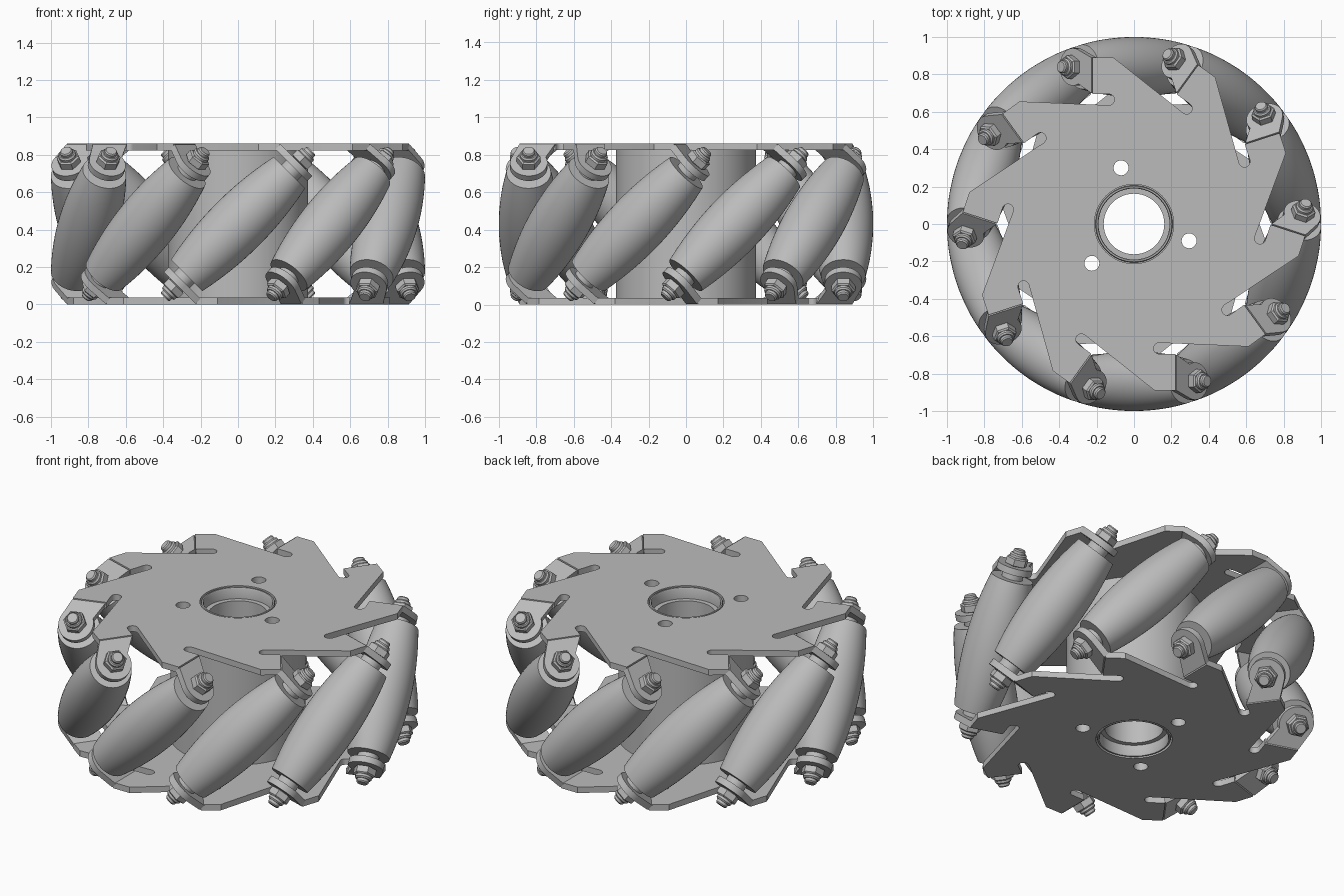
import bpy
import bmesh
from math import sin, cos, tan, pi, radians, sqrt
from mathutils import Matrix, Vector

if "Cube" in bpy.data.objects:
    bpy.data.objects.remove(bpy.data.objects["Cube"])

COUNT = 10          # rollers around the wheel
MID = 0.43          # half the wheel height
AXIS_R = 0.84       # distance of roller axles from the wheel centre
PLATE = 0.036       # sheet thickness
HOLES = [radians(a) for a in (103, -17, -137)]

metal = bpy.data.materials.new("grey metal")
metal.use_nodes = True
grey = (0.5, 0.5, 0.5, 1)
metal.diffuse_color = grey
metal.node_tree.nodes["Principled BSDF"].inputs["Base Color"].default_value = grey


def finish(mesh):
    mesh.materials.clear()
    mesh.materials.append(metal)
    mesh.shade_smooth()
    mesh.set_sharp_from_angle(angle=radians(30))
    return mesh


def place(name, mesh, matrix):
    obj = bpy.data.objects.new(name, mesh)
    bpy.context.scene.collection.objects.link(obj)
    obj.matrix_world = matrix
    return obj


def arc(cx, cy, r, start=0, end=2 * pi, n=48):
    closed = abs(end - start) >= 2 * pi
    steps = n if closed else n - 1
    return [(cx + r * cos(start + (end - start) * i / steps),
             cy + r * sin(start + (end - start) * i / steps)) for i in range(n)]


def sheet(name, outlines, z0, z1):
    """Flat shape with holes, extruded from z0 to z1."""
    curve = bpy.data.curves.new(name, 'CURVE')
    curve.dimensions = '2D'
    curve.fill_mode = 'BOTH'
    curve.extrude = (z1 - z0) / 2
    for pts in outlines:
        spline = curve.splines.new('POLY')
        spline.points.add(len(pts) - 1)
        for p, (x, y) in zip(spline.points, pts):
            p.co = (x, y, 0, 1)
        spline.use_cyclic_u = True
    temp = place(name + "_outline", curve, Matrix())
    bpy.context.view_layer.update()
    graph = bpy.context.evaluated_depsgraph_get()
    mesh = bpy.data.meshes.new_from_object(temp.evaluated_get(graph))
    bpy.data.objects.remove(temp)
    bpy.data.curves.remove(curve)
    mesh.transform(Matrix.Translation((0, 0, (z0 + z1) / 2)))
    mesh.name = name
    return finish(mesh)


def lathe(name, profile, sides=48, ring=False):
    """Turn (radius, z) points around z; ring joins the last point to the first."""
    bm = bmesh.new()
    rings = [[bm.verts.new((r * cos(2 * pi * i / sides), r * sin(2 * pi * i / sides), z))
              for i in range(sides)] for r, z in profile]
    pairs = list(zip(rings, rings[1:]))
    if ring:
        pairs.append((rings[-1], rings[0]))
    else:
        bm.faces.new(rings[0])
        bm.faces.new(rings[-1])
    for a, b in pairs:
        for i in range(sides):
            j = (i + 1) % sides
            bm.faces.new((a[i], a[j], b[j], b[i]))
    bmesh.ops.recalc_face_normals(bm, faces=bm.faces)
    mesh = bpy.data.meshes.new(name)
    bm.to_mesh(mesh)
    bm.free()
    return finish(mesh)


def bolt_holes(angles):
    return [arc(0.308 * cos(a), 0.308 * sin(a), 0.04, n=24) for a in angles]


def plate_outline():
    """Ten swept fingers separated by rounded slots."""
    finger = [(0.11, -0.89), (0.222, -0.89), (0.222, -0.695)]
    finger += arc(0.135, -0.665, 0.03, 1.5 * pi, 0.5 * pi, 9)
    pts = []
    for k in range(COUNT):
        turn = Matrix.Rotation(2 * pi * k / COUNT, 2)
        pts += [tuple(turn @ Vector(p)) for p in finger]
    return pts


def roller_profile():
    """Barrel that stays on the wheel's outer cylinder as it rolls."""
    pts = []
    for i in range(-12, 13):
        a = radians(17) * i / 12
        t = 1 - AXIS_R / cos(a)
        pts.append((t * sqrt(1 - sin(a) ** 2 / 2),
                    sqrt(2) * AXIS_R * tan(a) + t * sin(a) / sqrt(2)))
    return pts


# Flip that turns the upper side of the wheel into the lower side
flip = Matrix.Translation((0, 0, MID)) @ Matrix.Rotation(pi, 4, 'Y') @ Matrix.Translation((0, 0, -MID))

# Side plates
top, low = 2 * MID, 2 * MID - PLATE
for name, angles, matrix in (("upper_plate", HOLES, Matrix()),
                             ("lower_plate", [pi - a for a in HOLES], flip)):
    shape = [plate_outline(), arc(0, 0, 0.212)] + bolt_holes(angles)
    place(name, sheet(name, shape, low, top), matrix)

# Hub with bolt holes, bore sleeve and bearing rim
hub = [arc(0, 0, 0.375, n=72), arc(0, 0, 0.205)] + bolt_holes(HOLES)
place("hub", sheet("hub", hub, PLATE, low), Matrix())
place("bore_sleeve", lathe("bore_sleeve", [(0.205, 0.07), (0.162, 0.07),
      (0.162, top - 0.07), (0.205, top - 0.07)], ring=True), Matrix())
for name, matrix in (("upper_bearing_rim", Matrix()), ("lower_bearing_rim", flip)):
    place(name, lathe(name, [(0.19, top - 0.08), (0.206, top - 0.08), (0.206, top - 0.01),
          (0.202, top - 0.003), (0.194, top - 0.003), (0.19, top - 0.01)], ring=True), matrix)

# Shared meshes in the roller frame: x outward, z along the axle
roller = lathe("roller", roller_profile())
axle = lathe("axle", [(0.028, -0.555), (0.034, -0.548), (0.034, 0.548), (0.028, 0.555)], 24)
tab_shape = [(0.70 - AXIS_R, -0.14), (0.89 - AXIS_R, -0.14)]
tab_shape += arc(0, 0, 0.1, radians(-20), radians(205), 24)
tab = sheet("bracket", [tab_shape], 0.425, 0.463)
nut = lathe("nut", [(0.05, 0.463), (0.064, 0.468), (0.064, 0.505), (0.054, 0.512)], 6)
collar = lathe("collar", [(0.047, 0.505), (0.047, 0.525), (0.04, 0.533)], 24)
spacer = lathe("spacer", [(0.06, 0.37), (0.06, 0.43)], 24)

h = sqrt(0.5)
frame = Matrix(((0, h, h, 0), (-1, 0, 0, -AXIS_R), (0, -h, h, MID), (0, 0, 0, 1)))

# Rollers with an axle, and a bent bracket and nut at each end
for k in range(COUNT):
    turn = Matrix.Rotation(2 * pi * k / COUNT, 4, 'Z')
    place(f"roller_{k + 1}", roller, turn @ frame)
    place(f"axle_{k + 1}", axle, turn @ frame)
    for side, matrix in (("upper", turn @ frame), ("lower", turn @ flip @ frame)):
        for part, mesh in (("bracket", tab), ("nut", nut), ("collar", collar), ("spacer", spacer)):
            place(f"{side}_{part}_{k + 1}", mesh, matrix)
